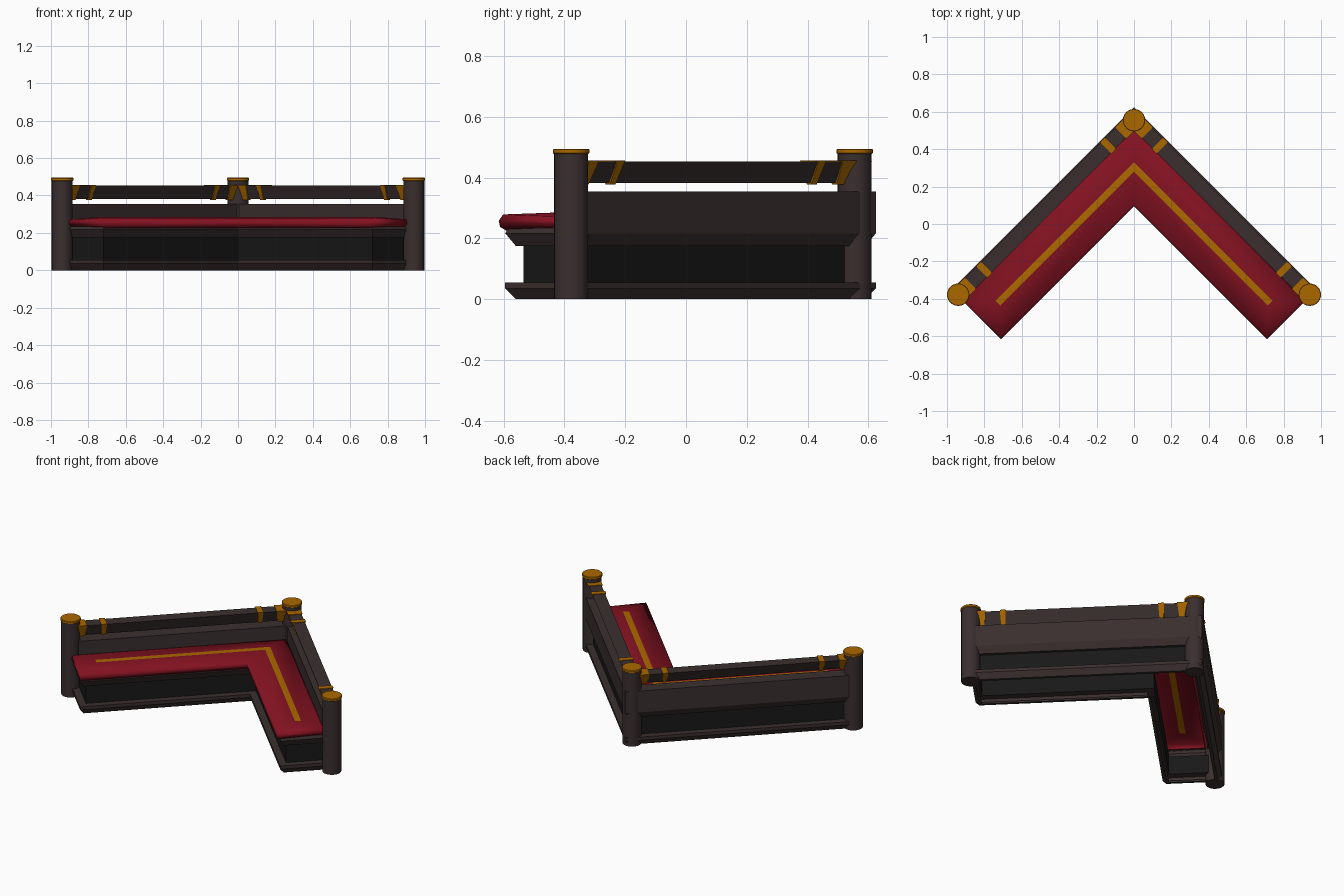
import bpy, bmesh
from mathutils import Vector

if "Cube" in bpy.data.objects:
    bpy.data.objects.remove(bpy.data.objects["Cube"])


def material(name, rgb):
    m = bpy.data.materials.new(name)
    m.diffuse_color = (*rgb, 1)
    m.use_nodes = True
    m.node_tree.nodes["Principled BSDF"].inputs["Base Color"].default_value = m.diffuse_color
    return m


WOOD = material("dark_wood", (0.043, 0.028, 0.028))
BLACK = material("black_panel", (0.009, 0.009, 0.009))
RED = material("red_leather", (0.225, 0.006, 0.015))
GOLD = material("gold", (0.41, 0.14, 0.0))


# The corner bench is symmetric in x. Each point on the right arm is given by
# s = x + y (across the arm) and e = x - y (along the arm, -s at the corner).
def pt(s, e, z):
    return Vector(((s + e) / 2, (s - e) / 2, z))


def finish(name, bm, mats, mirror=True):
    me = bpy.data.meshes.new(name)
    bmesh.ops.recalc_face_normals(bm, faces=bm.faces)
    bm.to_mesh(me)
    bm.free()
    for m in mats:
        me.materials.append(m)
    ob = bpy.data.objects.new(name, me)
    bpy.context.collection.objects.link(ob)
    if mirror:
        mod = ob.modifiers.new("mirror", 'MIRROR')
        mod.merge_threshold = 0.0005
    return ob


def smooth(ob, angle):
    bpy.ops.object.select_all(action='DESELECT')
    ob.select_set(True)
    bpy.context.view_layer.objects.active = ob
    bpy.ops.object.shade_smooth_by_angle(angle=angle)


def loft(name, rings, mats, cap=None):
    """Skin L-shaped rings (s_in, s_out, e, z_in, z_out), right half only."""
    bm = bmesh.new()
    rows = []
    for si, so, e, zi, zo in rings:
        rows.append([bm.verts.new(p) for p in (
            pt(so, -so, zo), pt(so, e, zo), pt(si, e, zi), pt(si, -si, zi))])
    for a, b in zip(rows, rows[1:]):
        for i in range(3):
            bm.faces.new((a[i], a[i + 1], b[i + 1], b[i]))
    if cap is not None:
        bm.faces.new(rows[-1]).material_index = cap
    return finish(name, bm, mats)


def bar(name, bottom, top, z0, z1, e0, e1, mat, taper=0):
    """Bar along the arm, bottom/top = (s_inner, s_outer); e0=None starts on the corner mitre."""
    bm = bmesh.new()
    sec = [(bottom[0], z0, taper), (bottom[1], z0, taper), (top[1], z1, 0), (top[0], z1, 0)]
    a = [bm.verts.new(pt(s, -s if e0 is None else e0 + t, z)) for s, z, t in sec]
    b = [bm.verts.new(pt(s, e1 - t, z)) for s, z, t in sec]
    for i in range(4):
        j = (i + 1) % 4
        bm.faces.new((a[i], a[j], b[j], b[i]))
    bm.faces.new(b)
    if e0 is not None:
        bm.faces.new(a)
    return finish(name, bm, [mat])


def base_ring(w, z):
    return (0.185 - w, 0.565 + w, 1.255 + w, z, z)


# Base: plinth moulding, black panel and upper moulding, open underneath
loft("plinth_moulding", [base_ring(*p) for p in (
    (0, 0), (0.025, 0), (0.06, 0.035), (0.06, 0.055), (0, 0.055))], [WOOD])
loft("base_panel", [base_ring(0, 0.055), base_ring(0, 0.175)], [BLACK])
loft("upper_moulding", [base_ring(*p) for p in (
    (0, 0.175), (0.025, 0.175), (0.06, 0.217), (0.05, 0.235), (0.03, 0.235))], [WOOD])

# Cushion with gold centre strip, a little lower along the back
cushion = loft("seat_cushion", [
    (0.118, 0.48, 1.302, 0.226, 0.236),
    (0.098, 0.50, 1.322, 0.238, 0.246),
    (0.094, 0.504, 1.326, 0.258, 0.258),
    (0.108, 0.49, 1.312, 0.279, 0.272),
    (0.280, 0.331, 1.15, 0.285, 0.285)], [RED, GOLD], cap=1)
smooth(cushion, 3.1)

# Back board and the top rail, which narrows to its underside
bar("back_board", (0.505, 0.625), (0.505, 0.625), 0.217, 0.355, None, 1.29, WOOD)
bar("top_rail", (0.54, 0.555), (0.505, 0.612), 0.382, 0.453, None, 1.29, WOOD)

# Gold bands around the rail
for i, (e, half) in enumerate(((-0.46, 0.045), (-0.28, 0.025), (1.045, 0.025), (1.235, 0.045))):
    bar(f"rail_band_{i + 1}", (0.533, 0.562), (0.496, 0.62), 0.377, 0.457,
        e - half, e + half, GOLD, taper=half * 0.3)


# Turned posts with gold caps
def lathe(name, profile, mat, x, y, n=24):
    bm = bmesh.new()
    verts = [bm.verts.new((r, 0, z)) for r, z in profile]
    edges = [bm.edges.new(p) for p in zip(verts, verts[1:])]
    bmesh.ops.spin(bm, geom=verts + edges, axis=(0, 0, 1), cent=(0, 0, 0),
                   angle=6.283185307, steps=n)
    bmesh.ops.remove_doubles(bm, verts=bm.verts, dist=1e-5)
    bmesh.ops.translate(bm, verts=bm.verts, vec=(x, y, 0))
    smooth(finish(name, bm, [mat], mirror=False), 0.6)


for side, x, y in (("corner", 0, 0.555), ("right", 0.94, -0.378), ("left", -0.94, -0.378)):
    lathe(side + "_post", [(0, 0), (0.056, 0), (0.056, 0.478), (0, 0.478)], WOOD, x, y)
    lathe(side + "_post_cap", [(0, 0.476), (0.054, 0.476), (0.06, 0.481),
                               (0.06, 0.492), (0.057, 0.495), (0, 0.495)], GOLD, x, y)
